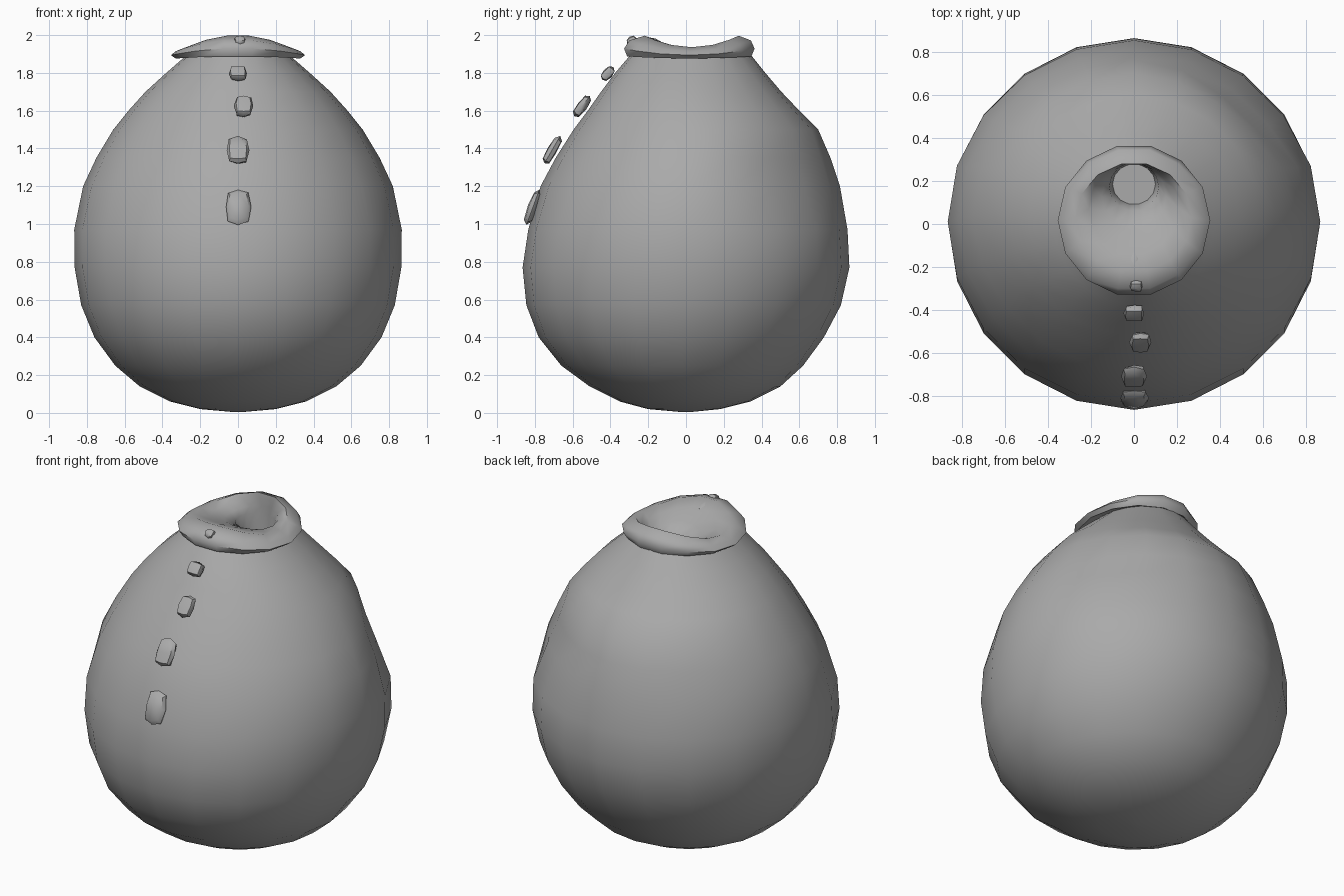
import bpy, bmesh, math, random
from mathutils import Vector, Matrix

if "Cube" in bpy.data.objects:
    bpy.data.objects.remove(bpy.data.objects["Cube"])
random.seed(4)

grey = bpy.data.materials.new("stone grey")
grey.diffuse_color = (0.4, 0.4, 0.4, 1)
grey.use_nodes = True
grey.node_tree.nodes["Principled BSDF"].inputs["Base Color"].default_value = grey.diffuse_color


def finish(name, bm, angle=60):
    me = bpy.data.meshes.new(name)
    bm.to_mesh(me)
    bm.free()
    me.materials.append(grey)
    ob = bpy.data.objects.new(name, me)
    bpy.context.collection.objects.link(ob)
    bpy.ops.object.select_all(action='DESELECT')
    ob.select_set(True)
    bpy.context.view_layer.objects.active = ob
    bpy.ops.object.shade_smooth_by_angle(angle=math.radians(angle))
    return ob


def dent(a, z):
    """Flattened shoulder, strongest at the back right."""
    band = math.exp(-((z - 1.28) / 0.2) ** 2) * math.sin(2 * a) ** 2
    return 1 - band * (0.075 if 0 < a < math.pi / 2 else 0.02)


def loft(name, rings, n, cap_start=False, cap_end=False, angle=60, shape=None):
    """Rings are (z, half width, front y, back y, front/back lift)."""
    bm = bmesh.new()
    loops = []
    for z, rx, yf, yb, lift in rings:
        cy, ry = (yf + yb) / 2, (yb - yf) / 2
        loop = []
        for i in range(n):
            a = 2 * math.pi * i / n
            k = shape(a, z) if shape else 1
            loop.append(bm.verts.new((k * rx * math.cos(a), cy + k * ry * math.sin(a),
                                      z - lift * math.cos(2 * a))))
        loops.append(loop)
    for lo, hi in zip(loops, loops[1:]):
        for i in range(n):
            j = (i + 1) % n
            bm.faces.new((lo[i], lo[j], hi[j], hi[i]))
    if cap_start:
        bm.faces.new(loops[0][::-1])
    if cap_end:
        bm.faces.new(loops[-1])
    return finish(name, bm, angle)


# egg-shaped pot body
loft("pot_body", [
    (0.005, 0.03, -0.03, 0.03, 0), (0.02, 0.20, -0.20, 0.18, 0),
    (0.06, 0.36, -0.35, 0.34, 0), (0.14, 0.52, -0.51, 0.50, 0),
    (0.25, 0.65, -0.66, 0.62, 0), (0.40, 0.76, -0.78, 0.73, 0),
    (0.57, 0.83, -0.845, 0.82, 0), (0.77, 0.865, -0.865, 0.865, 0),
    (0.97, 0.867, -0.835, 0.855, 0), (1.20, 0.82, -0.77, 0.815, 0),
    (1.35, 0.75, -0.69, 0.765, 0), (1.50, 0.66, -0.595, 0.70, 0),
    (1.60, 0.58, -0.52, 0.60, 0), (1.70, 0.49, -0.45, 0.505, 0),
    (1.80, 0.38, -0.375, 0.42, 0), (1.90, 0.265, -0.29, 0.34, 0),
], 20, cap_start=True, shape=dent)

# wavy lip running over into a shallow bowl with a throat near the back
loft("mouth_lip", [
    (1.905, 0.26, -0.28, 0.32, 0.0), (1.882, 0.33, -0.32, 0.355, 0.006),
    (1.912, 0.355, -0.337, 0.372, 0.018), (1.945, 0.33, -0.308, 0.352, 0.03),
    (1.968, 0.27, -0.225, 0.285, 0.032), (1.945, 0.21, -0.14, 0.285, 0.022),
    (1.91, 0.15, -0.03, 0.285, 0.01), (1.87, 0.115, 0.06, 0.285, 0),
    (1.76, 0.10, 0.09, 0.28, 0),
], 14, cap_end=True)


# row of rough pebbles running up the front and into the mouth
def pebble(name, loc, size, tilt):
    bm = bmesh.new()
    bmesh.ops.create_cube(bm, size=1)
    bmesh.ops.subdivide_edges(bm, edges=bm.edges[:], cuts=1, use_grid_fill=True)
    for v in bm.verts:
        # round the block part of the way towards a ball
        v.co = v.co.lerp(v.co.normalized() * 0.5, 0.75) * random.uniform(0.92, 1.06)
    bm.transform(Matrix.Translation(Vector(loc)) @ Matrix.Rotation(tilt, 4, 'X')
                 @ Matrix.Diagonal((*size, 1)))
    finish(name, bm, 50)


for k, (x, y, z, w, h, tilt) in enumerate([
        (0.00, -0.81, 1.09, 0.135, 0.20, 20), (0.00, -0.71, 1.39, 0.12, 0.17, 30),
        (0.03, -0.55, 1.625, 0.10, 0.14, 38), (0.00, -0.415, 1.797, 0.10, 0.09, 42),
        (0.01, -0.285, 1.967, 0.065, 0.06, 55), (0.00, -0.17, 1.955, 0.045, 0.08, 110)]):
    pebble(f"pebble_{k + 1}", (x, y, z), (w, 0.055, h), -math.radians(tilt))
